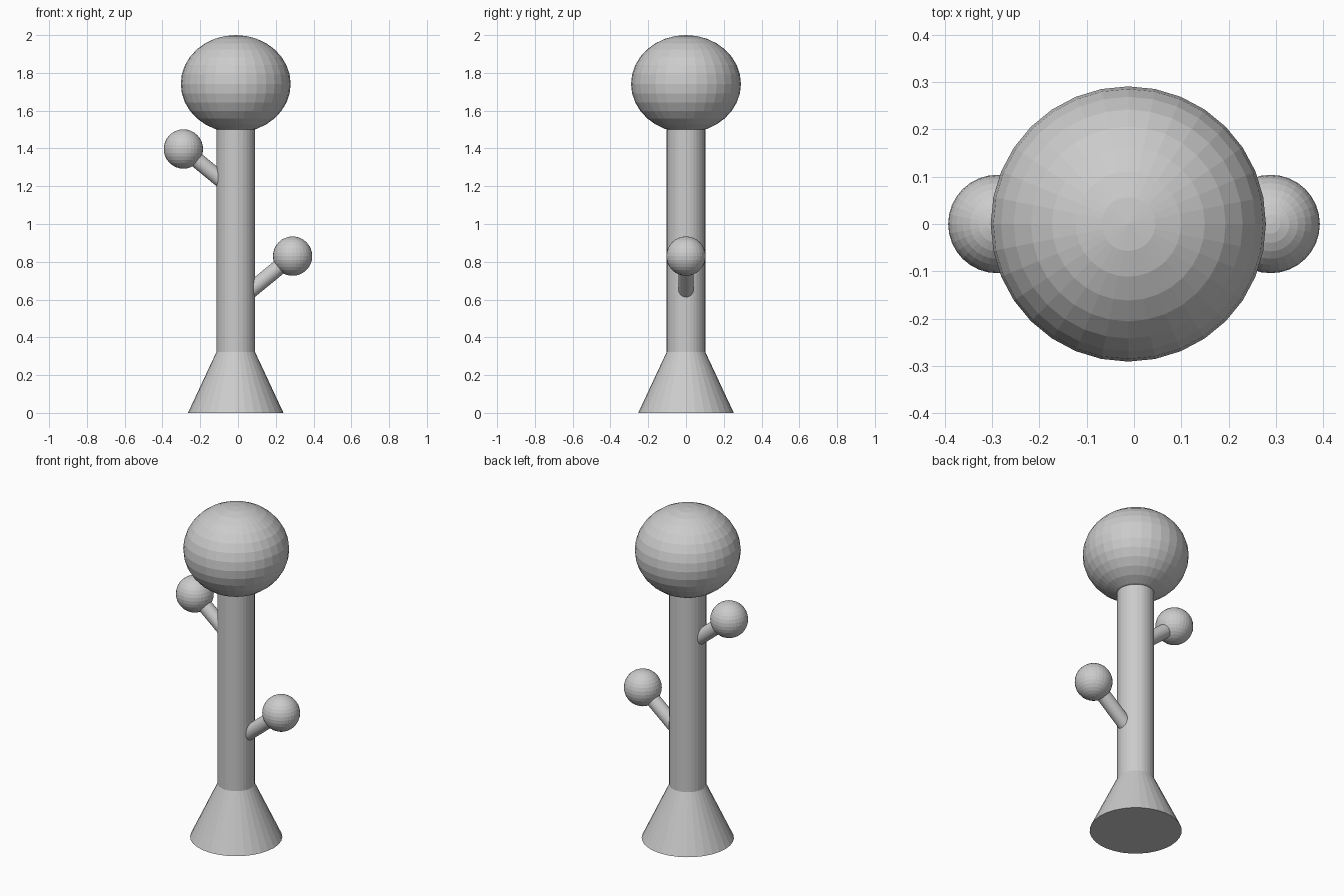
import bpy
from mathutils import Vector

if "Cube" in bpy.data.objects:
    bpy.data.objects.remove(bpy.data.objects["Cube"])

CX = -0.012  # trunk axis

grey = bpy.data.materials.new("plain_grey")
grey.diffuse_color = (0.6, 0.6, 0.6, 1)
grey.use_nodes = True
grey.node_tree.nodes["Principled BSDF"].inputs["Base Color"].default_value = grey.diffuse_color


def finish(name):
    ob = bpy.context.object
    ob.name = name
    ob.data.materials.append(grey)
    return ob


def ball(name, centre, r, rz=None):
    bpy.ops.mesh.primitive_uv_sphere_add(segments=32, ring_count=16, radius=1, location=centre)
    bpy.context.object.scale = (r, r, rz or r)
    finish(name)


def rod(name, a, b, r1, r2):
    """Straight or tapered round bar from point a to point b."""
    a, b = Vector(a), Vector(b)
    d = b - a
    bpy.ops.mesh.primitive_cone_add(vertices=32, radius1=r1, radius2=r2,
                                    depth=d.length, location=(a + b) / 2)
    bpy.context.object.rotation_mode = 'QUATERNION'
    bpy.context.object.rotation_quaternion = Vector((0, 0, 1)).rotation_difference(d)
    finish(name)


# flared foot, trunk and slightly squashed crown
rod("flared_base", (CX, 0, 0), (CX, 0, 0.323), 0.253, 0.102)
rod("trunk", (CX, 0, 0.32), (CX, 0, 1.55), 0.102, 0.102)
ball("crown", (CX, 0, 1.742), 0.291, 0.258)

# side branches, each tipped with a small ball
for label, side, z in (("left", -1, 1.397), ("right", 1, 0.83)):
    tip = (side * 0.289, 0, z)
    root = (side * 0.05, 0, z - 0.239 * 0.82)
    rod(label + "_branch", root, tip, 0.041, 0.041)
    ball(label + "_branch_ball", tip, 0.104)
